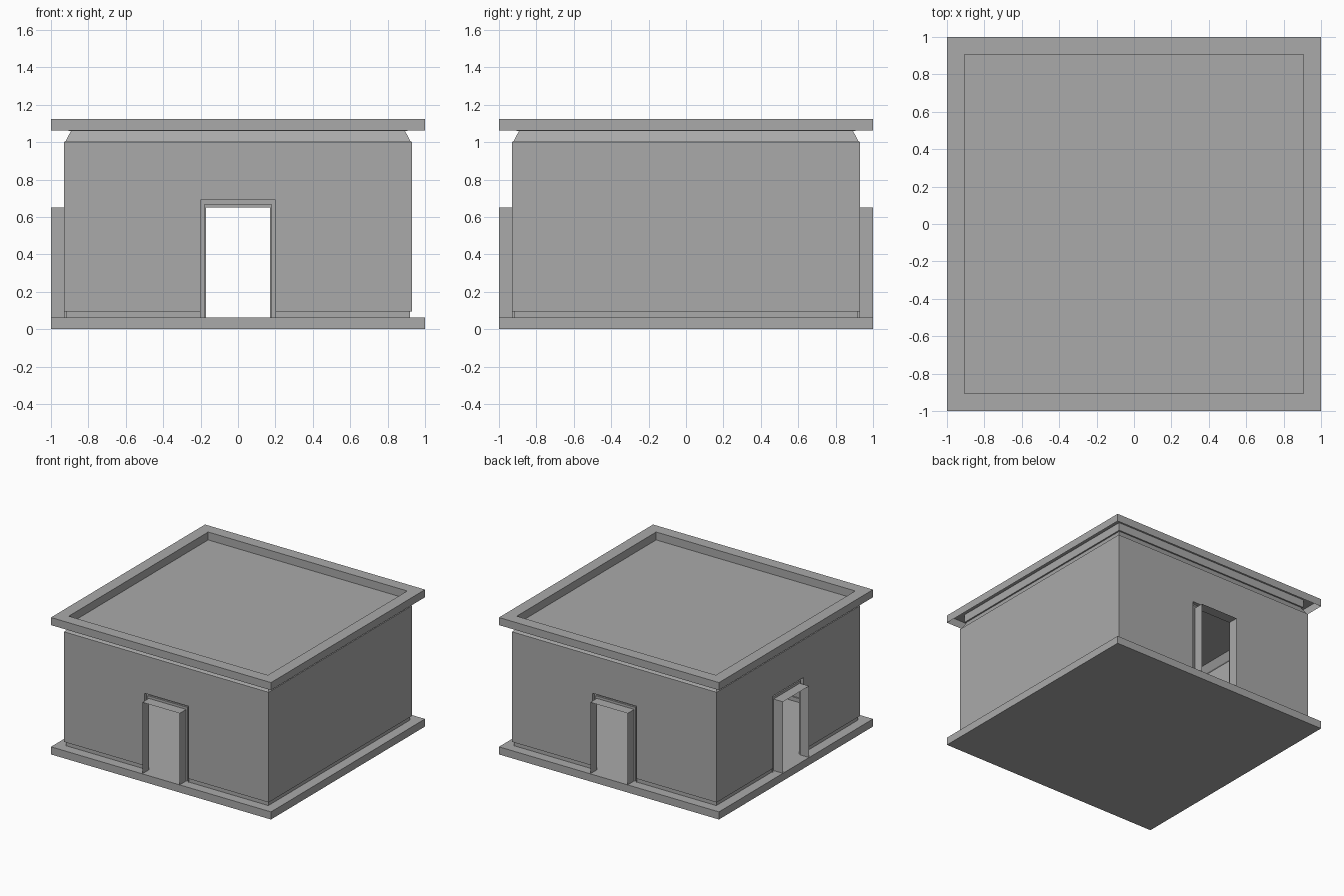
import bpy, bmesh, math
from mathutils import Matrix, Vector

old = bpy.data.objects.get("Cube")
if old:
    bpy.data.objects.remove(old, do_unlink=True)

# One plain stone colour
stone = bpy.data.materials.new("grey_stone")
stone.use_nodes = True
colour = (0.4, 0.4, 0.4, 1)
stone.diffuse_color = colour
stone.node_tree.nodes["Principled BSDF"].inputs["Base Color"].default_value = colour

FLOOR = 0.0625            # top of the base slab
DOOR_W, DOOR_H = 0.2, 0.69
SIDES = range(4)          # quarter turns: front, +x, back, -x
DOOR_SIDES = (0, 2, 3)


def finish(name, bm):
    bmesh.ops.remove_doubles(bm, verts=bm.verts, dist=0.0005)
    mesh = bpy.data.meshes.new(name)
    bm.to_mesh(mesh)
    bm.free()
    mesh.materials.append(stone)
    obj = bpy.data.objects.new(name, mesh)
    bpy.context.collection.objects.link(obj)
    return obj


def face(bm, points, side):
    turn = Matrix.Rotation(side * math.pi / 2, 4, "Z")
    points = [Vector(p) for p in points]
    corners = [p for i, p in enumerate(points) if (p - points[i - 1]).length > 1e-5]
    bm.faces.new([bm.verts.new(turn @ p) for p in corners])


def strips(bm, profile, side, inner=0.0):
    """Sweep a (half width, height) profile along one side, mitred at both corners."""
    for (r0, z0), (r1, z1) in zip(profile, profile[1:]):
        i0, i1 = min(inner, r0), min(inner, r1)
        face(bm, [(i0, -r0, z0), (r0, -r0, z0), (r1, -r1, z1), (i1, -r1, z1)], side)
        face(bm, [(-r0, -r0, z0), (-i0, -r0, z0), (-i1, -r1, z1), (-r1, -r1, z1)], side)


# Base slab
bm = bmesh.new()
bmesh.ops.create_cube(bm, size=1, matrix=Matrix.Translation((0, 0, FLOOR / 2))
                      @ Matrix.Diagonal((2, 2, FLOOR, 1)))
finish("base_slab", bm)

# Walls with a recessed plinth, left open at the doorways
bm = bmesh.new()
for side in SIDES:
    gap = DOOR_W if side in DOOR_SIDES else 0.0
    strips(bm, [(0.92, FLOOR), (0.92, 0.095), (0.93, 0.095), (0.93, DOOR_H)], side, gap)
    strips(bm, [(0.93, DOOR_H), (0.93, 1.0)], side)
finish("walls", bm)

# Sloping neck between walls and roof
bm = bmesh.new()
for side in SIDES:
    strips(bm, [(0.93, 1.0), (0.922, 1.005), (0.893, 1.06)], side)
finish("roof_neck", bm)

# Roof: hollow overhanging rim around a sunken flat panel
bm = bmesh.new()
for side in SIDES:
    strips(bm, [(1.0, 1.0625), (1.0, 1.125), (0.905, 1.125), (0.905, 1.06), (0.0, 1.06)], side)
finish("roof", bm)

# Door surrounds: recessed border, then a thin projecting frame
steps = [(DOOR_W, DOOR_H, 0.93), (DOOR_W, DOOR_H, 0.9), (0.18, 0.67, 0.9),
         (0.18, 0.67, 0.915), (0.17, 0.65, 0.915), (0.17, 0.65, 1.0)]


def arch(half, top, depth):
    return [(-half, -depth, FLOOR), (-half, -depth, top),
            (half, -depth, top), (half, -depth, FLOOR)]


for side, label in zip(DOOR_SIDES, ("front", "back", "right")):
    bm = bmesh.new()
    for step, following in zip(steps, steps[1:]):
        a, b = arch(*step), arch(*following)
        for j in range(3):
            face(bm, [a[j], b[j], b[j + 1], a[j + 1]], side)
    finish(label + "_door_frame", bm)
